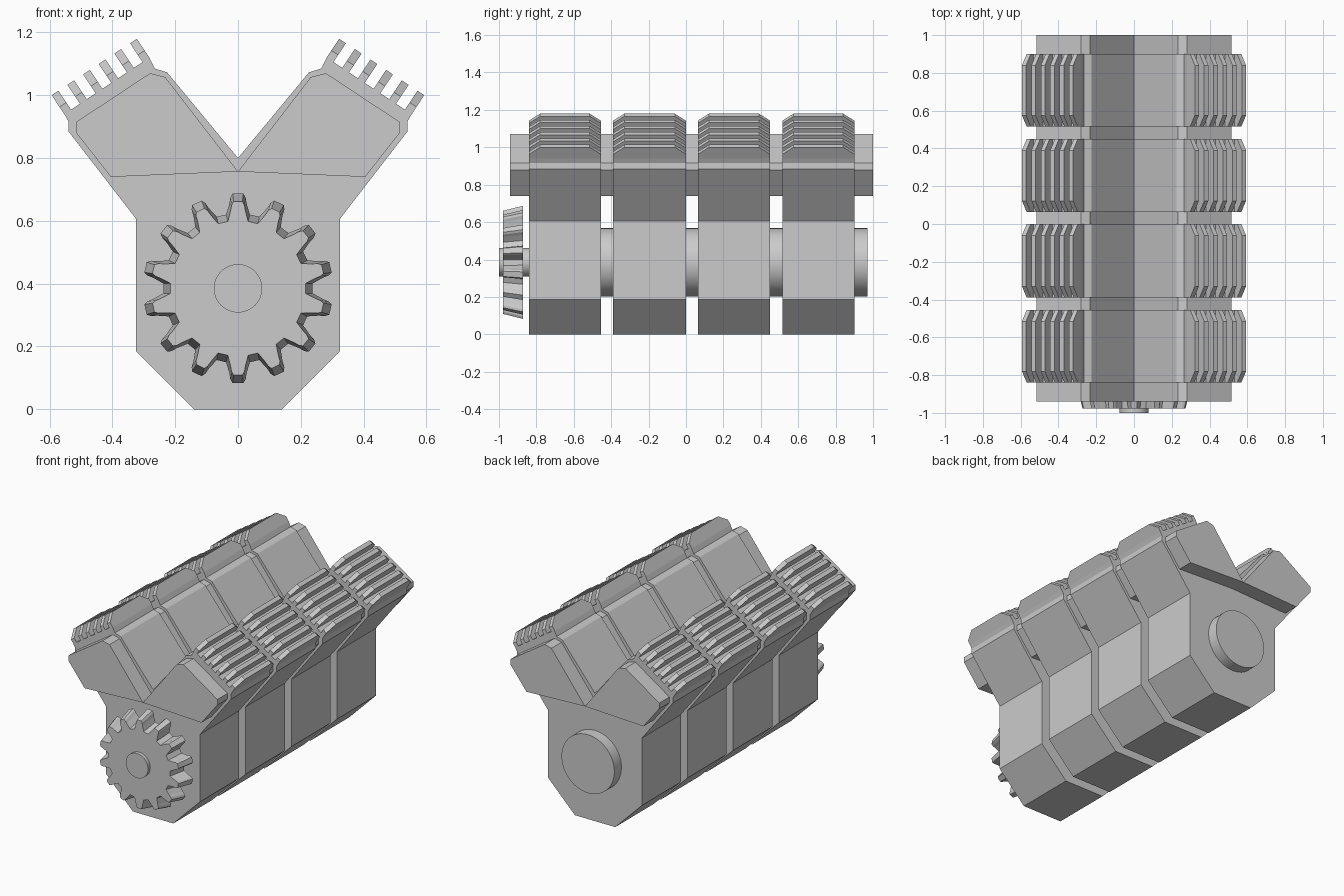
import bpy, bmesh, math
from mathutils import Vector

if "Cube" in bpy.data.objects:
    bpy.data.objects.remove(bpy.data.objects["Cube"])

metal = bpy.data.materials.new("grey_metal")
metal.diffuse_color = (0.6, 0.6, 0.6, 1)
metal.use_nodes = True
metal.node_tree.nodes["Principled BSDF"].inputs["Base Color"].default_value = metal.diffuse_color


def finish(name, bm):
    bmesh.ops.recalc_face_normals(bm, faces=bm.faces)
    me = bpy.data.meshes.new(name)
    bm.to_mesh(me)
    bm.free()
    me.materials.append(metal)
    ob = bpy.data.objects.new(name, me)
    bpy.context.collection.objects.link(ob)
    return ob


def loft(bm, rings):
    """Skin closed rings of 3D points and cap both ends."""
    vs = [[bm.verts.new(p) for p in r] for r in rings]
    n = len(vs[0])
    for a, b in zip(vs, vs[1:]):
        for i in range(n):
            bm.faces.new((a[i], a[(i + 1) % n], b[(i + 1) % n], b[i]))
    bm.faces.new(vs[0])
    bm.faces.new(vs[-1])


def prism(name, profile, y0, y1):
    bm = bmesh.new()
    loft(bm, [[(x, y, z) for x, z in profile] for y in (y0, y1)])
    return finish(name, bm)


def cylinder(name, r, y0, y1, z, n=48):
    pts = [(r * math.cos(2 * math.pi * i / n), z + r * math.sin(2 * math.pi * i / n)) for i in range(n)]
    ob = prism(name, pts, y0, y1)
    bpy.context.view_layer.objects.active = ob
    ob.select_set(True)
    bpy.ops.object.shade_smooth_by_angle(angle=math.radians(30))
    ob.select_set(False)


# Frame of the right-hand fin bank: tip line from outer to inner end
outer, inner = Vector((0.593, 1.0)), Vector((0.322, 1.18))
along = (inner - outer).normalized()
up = Vector((-along.y, along.x))
if up.y < 0:
    up = -up
bank = (inner - outer).length
FIN_H, FIN_W = 0.072, 0.026

# Half profile of a cylinder block, bottom to valley
floor_o, floor_i = outer - up * FIN_H, inner - up * FIN_H
half = [(0.14, 0), (0.325, 0.185), (0.325, 0.607), (0.54, 0.885), (0.54, 0.917),
        tuple(floor_o), tuple(floor_i), (0.265, 1.085), (0.226, 1.073)]
block = half + [(0, 0.80)] + [(-x, z) for x, z in reversed(half)]
rail = [(0, 0.757), (0.405, 0.74), (0.515, 0.88), (0.515, 0.915), (0.28, 1.07), (0.232, 1.058)]

# Four blocks with chamfered cooling fins on both banks
for k, (y0, y1) in enumerate([(-0.84, -0.455), (-0.39, 0.0), (0.063, 0.45), (0.515, 0.90)]):
    prism(f"engine_block_{k + 1}", block, y0, y1)
    bm = bmesh.new()
    for side in (1, -1):
        for i in range(6):
            s = i * (bank - FIN_W) / 5
            shape = [(y0, -FIN_H - 0.005), (y1, -FIN_H - 0.005), (y1, -0.045),
                     (y1 - 0.06, 0), (y0 + 0.06, 0), (y0, -0.045)]
            rings = []
            for w in (s, s + FIN_W):
                base = outer + along * w
                rings.append([(side * (base + up * h).x, y, (base + up * h).y) for y, h in shape])
            loft(bm, rings)
    finish(f"cooling_fins_{k + 1}", bm)

# Cylinder head rails running the full length
for side, label in ((1, "right"), (-1, "left")):
    prism(f"head_rail_{label}", [(side * x, z) for x, z in rail], -0.94, 1.0)

# Crankshaft and gear hub
CZ = 0.385
cylinder("crankshaft", 0.183, -0.80, 0.97, CZ)
cylinder("gear_hub", 0.077, -1.0, -0.80, CZ)

# Bevel gear with 14 teeth
TEETH = 14


def gear_ring(y, root, tip, scale):
    pts = []
    for t in range(TEETH):
        a = 2 * math.pi * t / TEETH
        c, s = math.cos(a), math.sin(a)
        for r, w in ((root, -0.036), (root + 0.035, -0.026), (tip - 0.012, -0.023), (tip, -0.016),
                     (tip, 0.016), (tip - 0.012, 0.023), (root + 0.035, 0.026), (root, 0.036)):
            w *= scale
            pts.append((r * s + w * c, y, CZ + r * c - w * s))
    return pts


bm = bmesh.new()
loft(bm, [gear_ring(-0.978, 0.213, 0.276, 0.9), gear_ring(-0.872, 0.235, 0.302, 1.05)])
finish("timing_gear", bm)
